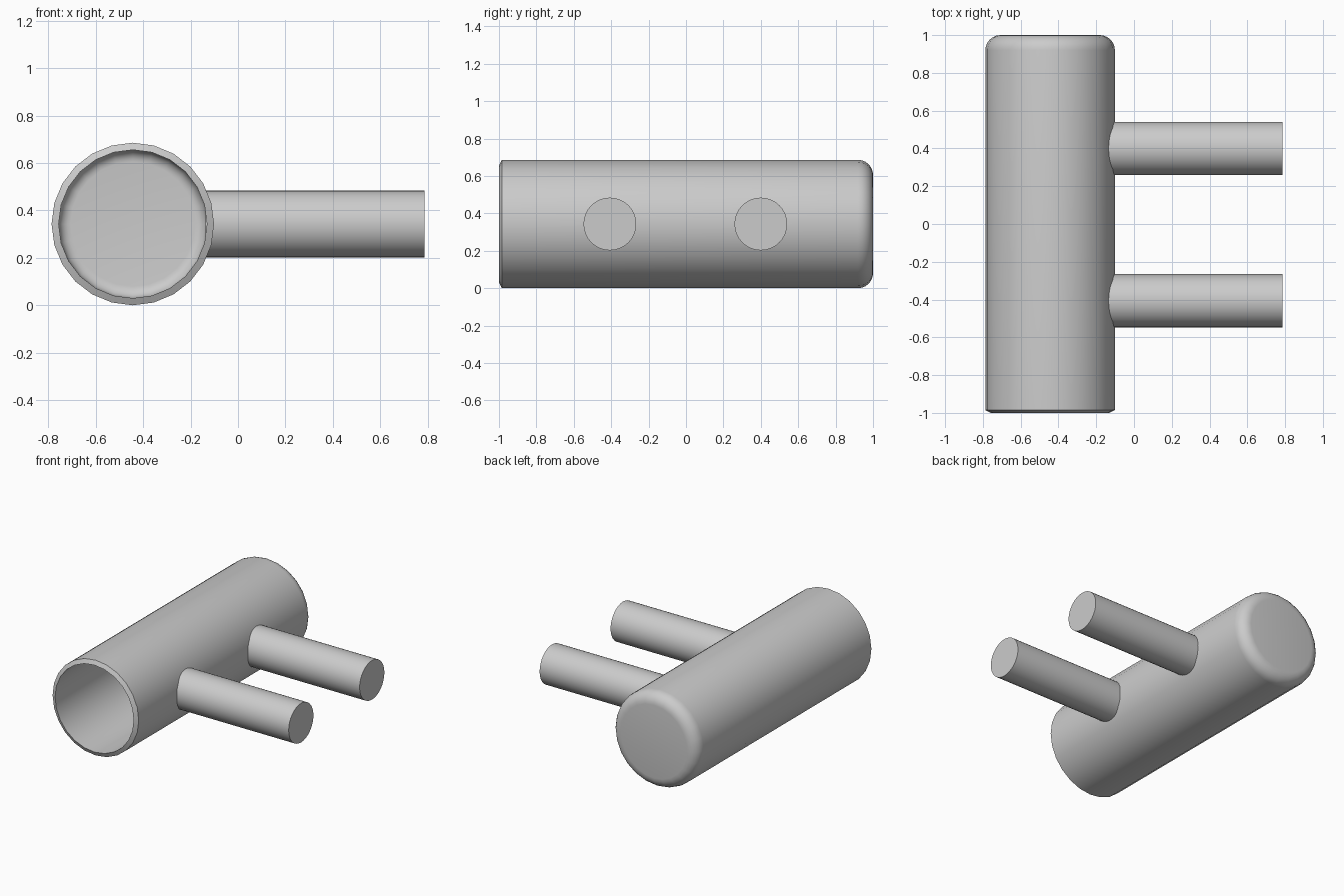
import bpy, bmesh, math

if "Cube" in bpy.data.objects:
    bpy.data.objects.remove(bpy.data.objects["Cube"])

CX, CZ, R, WALL = -0.444, 0.343, 0.343, 0.03
SIDES = 24


def finish(bm, name, angle=40):
    bmesh.ops.remove_doubles(bm, verts=bm.verts, dist=1e-5)
    bmesh.ops.recalc_face_normals(bm, faces=bm.faces)
    mesh = bpy.data.meshes.new(name)
    bm.to_mesh(mesh)
    bm.free()
    ob = bpy.data.objects.new(name, mesh)
    bpy.context.collection.objects.link(ob)
    bpy.ops.object.select_all(action='DESELECT')
    ob.select_set(True)
    bpy.context.view_layer.objects.active = ob
    bpy.ops.object.shade_smooth_by_angle(angle=math.radians(angle))
    return ob


def rounded_end(radius, y_end, fillet, steps=6):
    """Profile (radius, y) running from the side wall over a fillet to the flat end."""
    arc = [math.pi / 2 * i / steps for i in range(steps + 1)]
    return [(radius - fillet + fillet * math.cos(a),
             y_end - fillet + fillet * math.sin(a)) for a in arc]


# Hollow body: closed rounded back, open front with a chamfered rim
outer = [(R, -0.985)] + rounded_end(R, 1.0, 0.08) + [(0, 1.0)]
inner = [(R - WALL, -1.0)] + rounded_end(R - WALL, 1.0 - WALL, 0.05) + [(0, 1.0 - WALL)]
profile = outer[::-1] + inner
bm = bmesh.new()
rings = []
for r, y in profile:
    if r == 0:
        rings.append([bm.verts.new((CX, y, CZ))])
    else:
        rings.append([bm.verts.new((CX + r * math.cos(2 * math.pi * k / SIDES), y,
                                    CZ + r * math.sin(2 * math.pi * k / SIDES)))
                      for k in range(SIDES)])
for a, b in zip(rings, rings[1:]):
    if len(a) == 1:
        bm.faces.new(b)
    elif len(b) == 1:
        bm.faces.new(a)
    else:
        for k in range(SIDES):
            n = (k + 1) % SIDES
            bm.faces.new((a[k], a[n], b[n], b[k]))
# The flat caps are single polygons, so drop the unused centre points
bmesh.ops.delete(bm, geom=[v for v in bm.verts if not v.link_faces], context='VERTS')
finish(bm, "hollow_body")

# Two side pegs, their inner ends just breaking through the wall
X0, X1, PEG_R = -0.137, 0.787, 0.141
for name, y in (("front_peg", -0.407), ("back_peg", 0.4)):
    bm = bmesh.new()
    bmesh.ops.create_cone(bm, cap_ends=True, segments=32, radius1=PEG_R,
                          radius2=PEG_R, depth=X1 - X0)
    for v in bm.verts:
        px, py, pz = v.co
        v.co = (pz + (X0 + X1) / 2, py + y, px + CZ)
    finish(bm, name)
